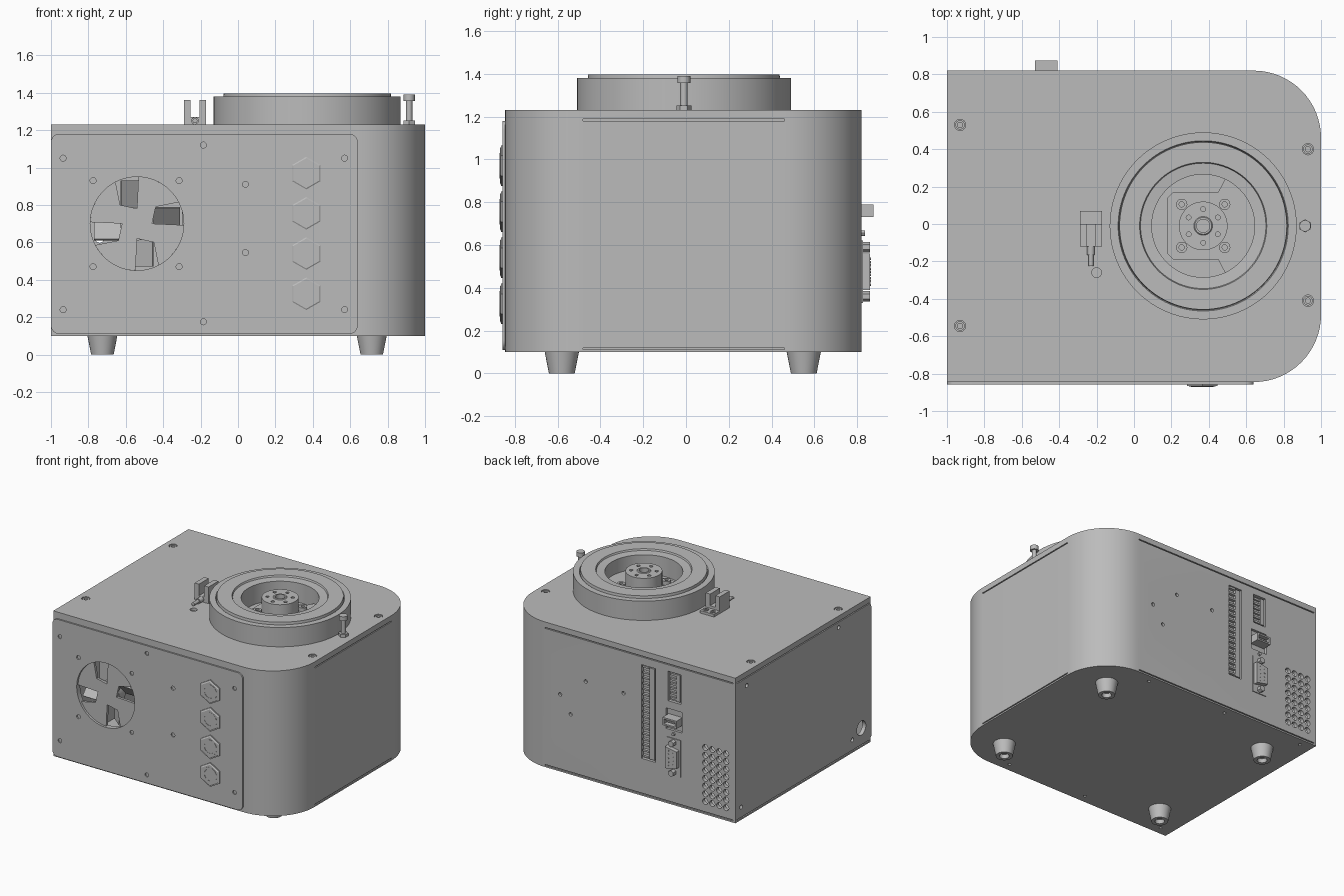
import bpy, bmesh, math
from mathutils import Vector, Matrix

if "Cube" in bpy.data.objects:
    bpy.data.objects.remove(bpy.data.objects["Cube"])

grey = bpy.data.materials.new("light grey metal")
grey.use_nodes = True
colour = (0.5, 0.5, 0.5, 1)
grey.diffuse_color = colour
grey.node_tree.nodes["Principled BSDF"].inputs["Base Color"].default_value = colour

X, Y, Z = Vector((1, 0, 0)), Vector((0, 1, 0)), Vector((0, 0, 1))
FRONT, BACK, TOP, BOTTOM = -0.845, 0.82, 1.23, 0.10
TX, TY = 0.37, -0.01


def finish(name, bm):
    bmesh.ops.recalc_face_normals(bm, faces=bm.faces[:])
    mesh = bpy.data.meshes.new(name)
    bm.to_mesh(mesh)
    bm.free()
    mesh.materials.append(grey)
    ob = bpy.data.objects.new(name, mesh)
    bpy.context.scene.collection.objects.link(ob)
    return ob


def box(bm, x0, x1, y0, y1, z0, z1):
    mid = Vector((x0 + x1, y0 + y1, z0 + z1)) / 2
    m = Matrix.Translation(mid) @ Matrix.Diagonal((x1 - x0, y1 - y0, z1 - z0, 1))
    bmesh.ops.create_cube(bm, size=1, matrix=m)


def cyl(bm, p, axis, r, length, seg=24, r2=None):
    m = Matrix.Translation(p) @ Z.rotation_difference(axis).to_matrix().to_4x4()
    bmesh.ops.create_cone(bm, cap_ends=True, segments=seg, radius1=r,
                          radius2=r if r2 is None else r2, depth=length, matrix=m)


def prism(bm, pts, lo, hi, axis="z"):
    place = (lambda a, b, h: (a, b, h)) if axis == "z" else (lambda a, b, h: (a, h, b))
    a = [bm.verts.new(place(u, v, lo)) for u, v in pts]
    b = [bm.verts.new(place(u, v, hi)) for u, v in pts]
    bm.faces.new(a)
    bm.faces.new(b)
    for i in range(len(pts)):
        j = (i + 1) % len(pts)
        bm.faces.new((a[i], a[j], b[j], b[i]))


def lathe(bm, profile, p, axis=Z, seg=64):
    """Spin a closed (radius, height) profile around an axis through p."""
    m = Matrix.Translation(p) @ Z.rotation_difference(axis).to_matrix().to_4x4()
    rings = []
    for k in range(seg):
        t = math.tau * k / seg
        rings.append([bm.verts.new(m @ Vector((r * math.cos(t), r * math.sin(t), h)))
                      for r, h in profile])
    n = len(profile)
    for k in range(seg):
        a, b = rings[k], rings[(k + 1) % seg]
        for i in range(n):
            j = (i + 1) % n
            bm.faces.new((a[i], a[j], b[j], b[i]))


def arc(cx, cy, r, start, end, n=16):
    angles = [math.radians(start + (end - start) * i / n) for i in range(n + 1)]
    return [(cx + r * math.cos(t), cy + r * math.sin(t)) for t in angles]


def cut(ob, bm):
    cutter = finish("cutter", bm)
    cutter.hide_render = True
    mod = ob.modifiers.new("cut", "BOOLEAN")
    mod.operation, mod.solver, mod.object = "DIFFERENCE", "EXACT", cutter
    dg = bpy.context.evaluated_depsgraph_get()
    mesh = bpy.data.meshes.new_from_object(ob.evaluated_get(dg))
    ob.modifiers.clear()
    ob.data = mesh
    bpy.data.objects.remove(cutter)


def outline(inset):
    r = 0.36 - inset
    return ([(-1 + inset, FRONT + inset)] + arc(0.64, FRONT + 0.36, r, -90, 0)
            + arc(0.64, BACK - 0.36, r, 0, 90) + [(-1 + inset, BACK - inset)])


# Hollow housing with one rounded end
bm = bmesh.new()
prism(bm, outline(0), BOTTOM, TOP)
housing = finish("housing", bm)
bm = bmesh.new()
prism(bm, outline(0.03), BOTTOM + 0.03, TOP - 0.03)
cut(housing, bm)

# Openings, seams and screw holes in the housing
top_screws = [(-0.93, 0.53), (-0.93, -0.545), (0.93, 0.4), (0.93, -0.41)]
bm = bmesh.new()
cyl(bm, (-0.54, FRONT, 0.70), Y, 0.25, 0.1, 64)
for x, y in top_screws:
    cyl(bm, (x, y, TOP), Z, 0.03, 0.04)
cyl(bm, (-0.2, -0.26, TOP), Z, 0.026, 0.04)
for x, z in [(0.51, 0.70), (0.29, 0.86), (-0.035, 0.855), (0.42, 0.57)]:
    cyl(bm, (x, BACK, z), Y, 0.014, 0.04, 16)
for i in range(4):
    for j in range(8):
        cyl(bm, (-0.74 - 0.06 * i, BACK, 0.2 + 0.06 * j), Y, 0.023, 0.1, 16)
for y, z in [(0.68, 1.12), (-0.45, 1.14), (0.75, 0.2), (-0.62, 0.2)]:
    cyl(bm, (-1, y, z), X, 0.016, 0.04, 16)
cyl(bm, (-1, -0.73, 0.25), X, 0.055, 0.1, 32)
box(bm, -0.31, -0.19, BACK - 0.025, BACK + 0.1, 0.39, 1.12)
box(bm, -0.53, -0.42, BACK - 0.025, BACK + 0.1, 0.9, 1.13)
box(bm, -0.54, -0.40, BACK - 0.02, BACK + 0.1, 0.68, 0.84)
for z in (0.112, 1.18):
    box(bm, 0.992, 1.1, -0.48, 0.46, z, z + 0.008)
    box(bm, -0.98, 0.64, BACK - 0.01, BACK + 0.1, z, z + 0.008)
    box(bm, -1.1, -0.99, -0.83, BACK - 0.02, z, z + 0.008)
for x in (-0.9, -0.2, 0.5):
    for y in (-0.78, 0.76):
        cyl(bm, (x, y, BOTTOM), Z, 0.012, 0.03, 12)
cut(housing, bm)

# Front panel with fan opening
bm = bmesh.new()
corners = [(0.595, 1.135, 0), (-0.955, 1.135, 90), (-0.955, 0.155, 180), (0.595, 0.155, 270)]
prism(bm, [p for x, z, a in corners for p in arc(x, z, 0.045, a, a + 90, 6)],
      FRONT - 0.012, FRONT, "y")
panel = finish("front_panel", bm)
bm = bmesh.new()
cyl(bm, (-0.54, FRONT, 0.70), Y, 0.25, 0.1, 64)
screws = [(x, z) for x in (-0.935, 0.57) for z in (0.24, 1.05)]
screws += [(-0.185, 1.12), (-0.185, 0.175), (0.04, 0.91), (0.04, 0.545)]
screws += [(x, z) for x in (-0.775, -0.315) for z in (0.47, 0.93)]
for x, z in screws:
    cyl(bm, (x, FRONT - 0.012, z), Y, 0.016, 0.018, 16)
cut(panel, bm)

# Fan: slotted disc with tilted blades behind it
bm = bmesh.new()
cyl(bm, (-0.54, FRONT + 0.015, 0.70), Y, 0.2499, 0.02, 64)
fan = finish("fan_disc", bm)
slots, blades = bmesh.new(), bmesh.new()
for k in range(4):
    turn = Matrix.Translation((-0.54, FRONT + 0.015, 0.70)) @ Matrix.Rotation(k * math.pi / 2, 4, "Y")
    sub = bmesh.new()
    prism(sub, [(0.08, 0.0), (0.3, -0.01), (0.3, 0.13), (0.1, 0.09)], -0.1, 0.1, "y")
    sub.transform(turn)
    tmp = bpy.data.meshes.new("slot")
    sub.to_mesh(tmp)
    sub.free()
    slots.from_mesh(tmp)
    bpy.data.meshes.remove(tmp)
    m = (turn @ Matrix.Translation((0.15, 0.06, 0.04)) @ Matrix.Rotation(0.7, 4, "X")
         @ Matrix.Diagonal((0.16, 0.01, 0.12, 1)))
    bmesh.ops.create_cube(blades, size=1, matrix=m)
cyl(blades, (-0.54, FRONT + 0.065, 0.70), Y, 0.09, 0.08, 32)
cut(fan, slots)
finish("fan_blades", blades)

# Cable gland nuts
bm = bmesh.new()
for i in range(4):
    p = (0.365, FRONT - 0.012, 0.97 - 0.215 * i)
    ring = bmesh.new()
    cyl(bm, (p[0], p[1] - 0.004, p[2]), Y, 0.094, 0.008, 6)
    cyl(bm, (p[0], p[1] - 0.008, p[2]), -Y, 0.094, 0.008, 6, 0.08)
    lathe(bm, [(0.045, 0), (0.06, 0), (0.06, 0.014), (0.045, 0.014)], p, -Y, 32)
    ring.free()
finish("cable_gland_nuts", bm)

# Turntable ring, mounting plate and hub
bm = bmesh.new()
lathe(bm, [(0.275, 1.228), (0.5, 1.228), (0.5, 1.38), (0.455, 1.38), (0.45, 1.37), (0.447, 1.397),
           (0.34, 1.397), (0.335, 1.385), (0.275, 1.38)], (TX, TY, 0), seg=96)
finish("turntable_ring", bm)
bm = bmesh.new()
prism(bm, arc(TX, TY, 0.276, -65, 65, 24) + [(0.45, 0.17), (0.21, 0.17), (0.18, 0.14),
                                          (0.18, -0.16), (0.21, -0.19), (0.45, -0.19)], 1.225, 1.27)
finish("mounting_plate", bm)
bm = bmesh.new()
lathe(bm, [(0.035, 1.24), (0.13, 1.24), (0.13, 1.385), (0.05, 1.385), (0.045, 1.39), (0.035, 1.39)],
      (TX, TY, 0))
hub = finish("hub", bm)
bm = bmesh.new()
for k in range(6):
    t = k * math.pi / 3 + math.pi / 6
    cyl(bm, (TX + 0.09 * math.cos(t), TY + 0.09 * math.sin(t), 1.385), Z, 0.013, 0.06, 12)
cut(hub, bm)

# Socket screws on the plate and lid
bm = bmesh.new()
for sx in (-1, 1):
    for sy in (-1, 1):
        lathe(bm, [(0.014, 1.26), (0.03, 1.26), (0.03, 1.3), (0.014, 1.3)],
              (TX + 0.115 * sx, TY + 0.115 * sy, 0), seg=24)
for x, y in top_screws:
    lathe(bm, [(0.014, 1.205), (0.025, 1.205), (0.025, 1.226), (0.014, 1.226)], (x, y, 0), seg=24)
finish("socket_screws", bm)

# Stop bolt beside the turntable
bm = bmesh.new()
cyl(bm, (0.915, TY, 1.24), Z, 0.035, 0.025, 6)
cyl(bm, (0.915, TY, 1.30), Z, 0.017, 0.14)
cyl(bm, (0.915, TY, 1.373), Z, 0.03, 0.034)
finish("stop_bolt", bm)

# Fork sensor with cable
bm = bmesh.new()
box(bm, -0.29, -0.17, -0.12, 0.0, 1.228, 1.27)
box(bm, -0.29, -0.17, 0.0, 0.07, 1.228, 1.25)
for x in (-0.29, -0.207):
    box(bm, x, x + 0.037, -0.12, 0.0, 1.26, 1.36)
for x in (-0.26, -0.2):
    lathe(bm, [(0.01, 1.24), (0.02, 1.24), (0.02, 1.256), (0.01, 1.256)], (x, 0.04, 0), seg=16)
cyl(bm, (-0.23, -0.14, 1.25), Y, 0.02, 0.05, 16)
cyl(bm, (-0.23, -0.18, 1.25), Y, 0.013, 0.09, 16)
finish("fork_sensor", bm)

# Tapered feet with recessed undersides
bm = bmesh.new()
for x in (-0.725, 0.715):
    for y in (-0.58, 0.55):
        lathe(bm, [(0.03, 0.03), (0.035, 0), (0.06, 0), (0.08, 0.101), (0.03, 0.101)], (x, y, 0), seg=32)
        cyl(bm, (x, y, 0.06), Z, 0.031, 0.06, 32)
finish("feet", bm)

# Rear connectors
bm = bmesh.new()
box(bm, -0.30, -0.255, 0.78, 0.815, 0.40, 1.11)
for i in range(17):
    z = 0.405 + i * 0.0435
    box(bm, -0.255, -0.2, 0.78, 0.818, z, z + 0.014)
finish("terminal_block", bm)
bm = bmesh.new()
box(bm, -0.52, -0.49, 0.78, 0.815, 0.91, 1.12)
for i in range(6):
    box(bm, -0.49, -0.43, 0.78, 0.81, 0.915 + i * 0.037, 0.93 + i * 0.037)
finish("pin_header", bm)
bm = bmesh.new()
box(bm, -0.53, -0.41, 0.78, 0.875, 0.73, 0.742)
box(bm, -0.53, -0.41, 0.78, 0.875, 0.778, 0.79)
for x in (-0.53, -0.422):
    box(bm, x, x + 0.012, 0.78, 0.875, 0.735, 0.785)
box(bm, -0.51, -0.43, 0.78, 0.86, 0.755, 0.765)
cyl(bm, (-0.47, 0.82, 0.655), Y, 0.012, 0.03, 12)
finish("usb_port", bm)
bm = bmesh.new()
box(bm, -0.53, -0.41, 0.81, 0.826, 0.33, 0.62)
prism(bm, [(-0.52, 0.41), (-0.42, 0.39), (-0.42, 0.56), (-0.52, 0.54)], 0.82, 0.86, "y")
for z in (0.36, 0.59):
    cyl(bm, (-0.47, 0.84, z), Y, 0.024, 0.04, 6)
for i in range(9):
    cyl(bm, (-0.45 - 0.04 * (i % 2), 0.86, 0.415 + 0.015 * i), Y, 0.006, 0.006, 8)
finish("serial_port", bm)

# Smooth curved surfaces, keep edges crisp
for ob in bpy.context.scene.objects:
    if ob.type == "MESH":
        bpy.ops.object.select_all(action="DESELECT")
        ob.select_set(True)
        bpy.context.view_layer.objects.active = ob
        bpy.ops.object.shade_smooth_by_angle(angle=math.radians(30))
